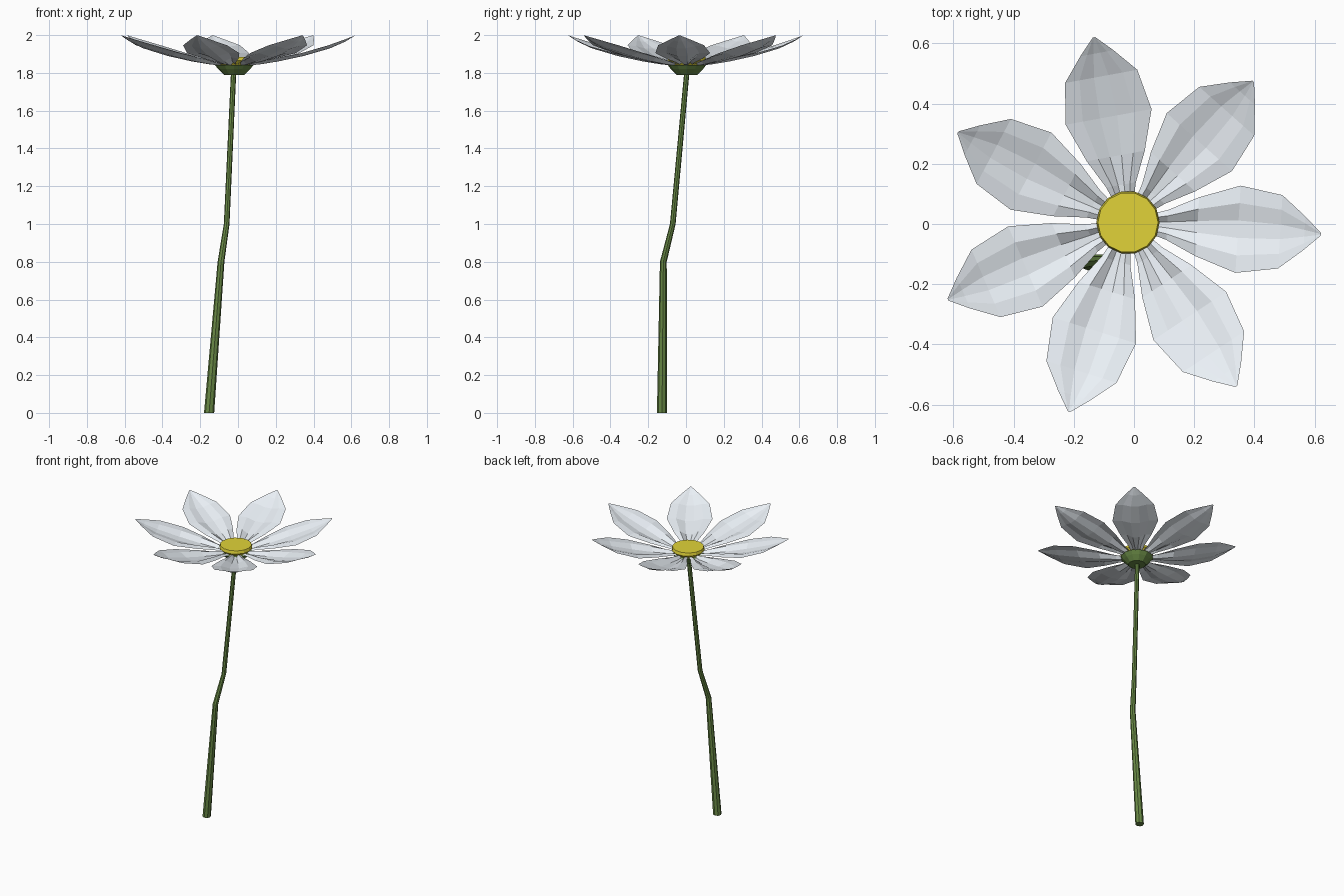
import bpy
from math import sin, cos, pi, radians

if "Cube" in bpy.data.objects:
    bpy.data.objects.remove(bpy.data.objects["Cube"])

CX, CY = -0.02, 0.005  # flower head centre


def material(name, rgb):
    m = bpy.data.materials.new(name)
    m.diffuse_color = (*rgb, 1)
    m.use_nodes = True
    m.node_tree.nodes["Principled BSDF"].inputs["Base Color"].default_value = m.diffuse_color
    return m


WHITE = material("petal_white", (0.83, 0.88, 0.93))
YELLOW = material("centre_yellow", (0.75, 0.65, 0.04))
GREEN = material("stem_green", (0.14, 0.25, 0.06))


def make(name, verts, faces, mat):
    me = bpy.data.meshes.new(name)
    me.from_pydata(verts, [], faces)
    me.materials.append(mat)
    ob = bpy.data.objects.new(name, me)
    bpy.context.collection.objects.link(ob)
    return ob


def loft(name, rings, n, mat):
    """Capped tube through rings of (x, y, z, radius), bottom to top."""
    verts = [(x + r * cos(2 * pi * i / n), y + r * sin(2 * pi * i / n), z)
             for x, y, z, r in rings for i in range(n)]
    faces = [(k * n + i, k * n + (i + 1) % n, (k + 1) * n + (i + 1) % n, (k + 1) * n + i)
             for k in range(len(rings) - 1) for i in range(n)]
    faces += [tuple(reversed(range(n))), tuple(range(len(verts) - n, len(verts)))]
    return make(name, verts, faces, mat)


# Bent, tapering stem
loft("stem", [(-0.153, -0.127, 0, 0.027), (-0.09, -0.12, 0.8, 0.018),
              (-0.06, -0.07, 1.0, 0.015), (CX - 0.003, CY, 1.81, 0.014)], 8, GREEN)

# Green cup under the petals and yellow centre disc
loft("calyx", [(CX, CY, 1.79, 0.055), (CX, CY, 1.82, 0.085), (CX, CY, 1.843, 0.103)], 12, GREEN)
loft("flower_centre", [(CX, CY, 1.84, 0.08), (CX, CY, 1.865, 0.105),
                       (CX, CY, 1.885, 0.1)], 14, YELLOW)

# Petal stations: distance, half width, height, ridge height, edge lift
ROWS = [(0.06, 0.028, 1.842, 0.006, 0.0), (0.13, 0.05, 1.85, 0.012, 0.005),
        (0.23, 0.098, 1.866, 0.012, 0.01), (0.365, 0.145, 1.893, 0.008, 0.012),
        (0.505, 0.122, 1.932, 0.005, 0.014), (0.585, 0.056, 1.966, 0.003, 0.01),
        (0.64, 0.004, 1.998, 0.0, 0.0)]
# Ridged cross-section: side position, ridge factor
SECTION = [(-1, 0), (-0.6, 1), (-0.2, -0.5), (0.2, -0.5), (0.6, 1), (1, 0)]
# Tip direction and reach of each petal
PETALS = [(100.4, 0.625), (48.4, 0.626), (-3.5, 0.642), (-56.5, 0.652),
          (-107.3, 0.658), (-156.8, 0.65), (152.1, 0.639)]

for p, (deg, reach) in enumerate(PETALS):
    c, s, k = cos(radians(deg)), sin(radians(deg)), reach / 0.64
    n = len(SECTION)
    verts = []
    for u, w, z, ridge, lift in ROWS:
        for t, h in SECTION:
            a, b = u * k, w * t
            verts.append((CX + a * c - b * s, CY + a * s + b * c,
                          z + ridge * h + lift * t * t))
    faces = [(j * n + i, (j + 1) * n + i, (j + 1) * n + i + 1, j * n + i + 1)
             for j in range(len(ROWS) - 1) for i in range(n - 1)]
    make(f"petal_{p + 1}", verts, faces, WHITE)
